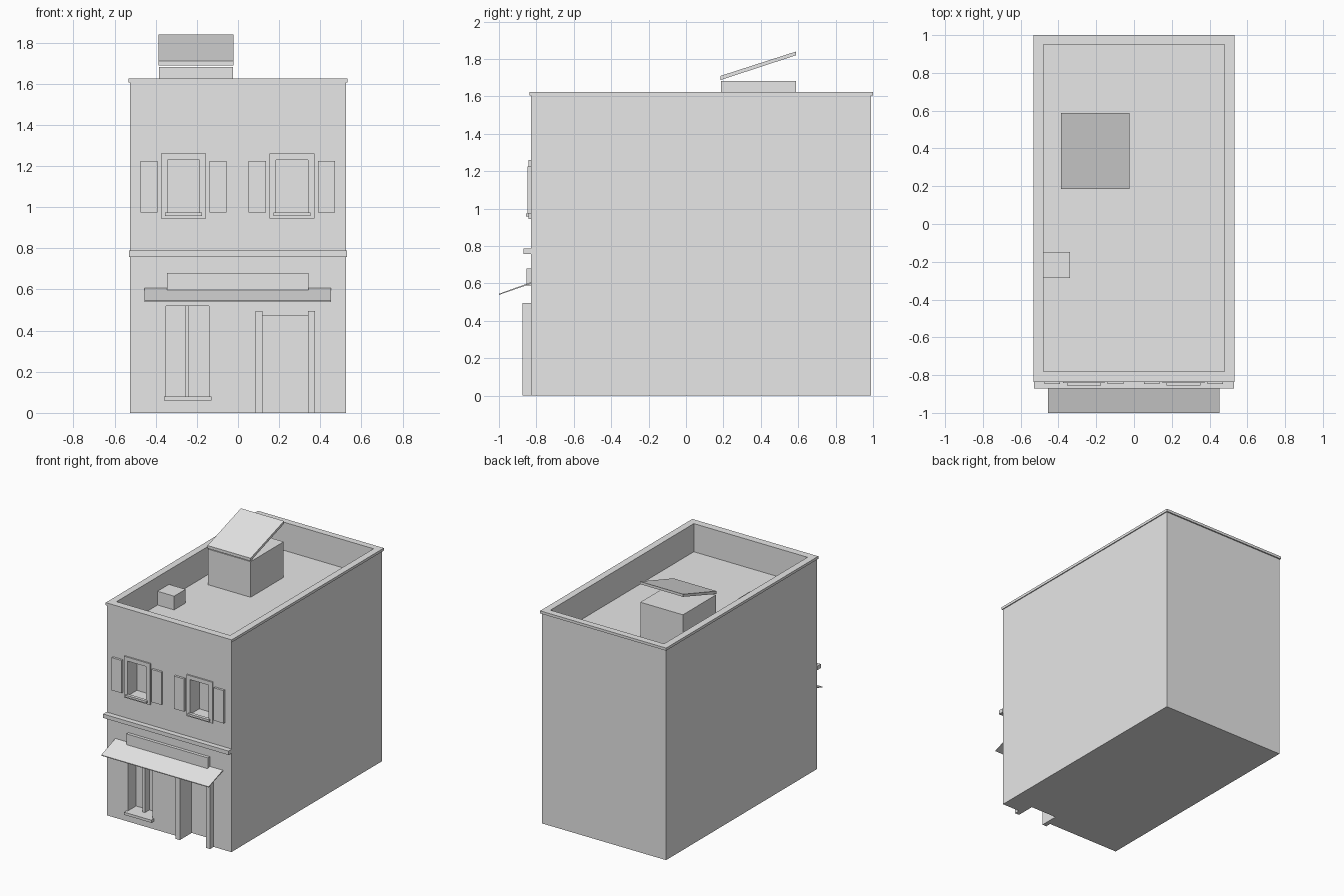
import bpy
from mathutils import Vector

if "Cube" in bpy.data.objects:
    bpy.data.objects.remove(bpy.data.objects["Cube"], do_unlink=True)

COLOR = (0.8, 0.8, 0.8, 1)
plaster = bpy.data.materials.new("light_grey")
plaster.use_nodes = True
plaster.diffuse_color = COLOR
plaster.node_tree.nodes["Principled BSDF"].inputs["Base Color"].default_value = COLOR


def prism(name, profile, x0, x1):
    """Extrude a (y, z) outline along x."""
    n = len(profile)
    verts = [(x, y, z) for x in (x0, x1) for y, z in profile]
    faces = [tuple(range(n))[::-1], tuple(range(n, 2 * n))]
    faces += [(i, (i + 1) % n, (i + 1) % n + n, i + n) for i in range(n)]
    mesh = bpy.data.meshes.new(name)
    mesh.from_pydata(verts, [], faces)
    mesh.materials.append(plaster)
    obj = bpy.data.objects.new(name, mesh)
    bpy.context.collection.objects.link(obj)
    return obj


def box(name, x, y, z):
    return prism(name, [(y[0], z[0]), (y[1], z[0]), (y[1], z[1]), (y[0], z[1])], *x)


def carve(obj, x, y, z):
    """Cut a box-shaped opening and discard the cutter."""
    cutter = box("cutter", x, y, z)
    cutter.hide_render = True
    mod = obj.modifiers.new("opening", "BOOLEAN")
    mod.operation, mod.solver, mod.object = "DIFFERENCE", "EXACT", cutter
    bpy.context.view_layer.objects.active = obj
    bpy.ops.object.modifier_apply(modifier=mod.name)
    bpy.data.objects.remove(cutter, do_unlink=True)


FRONT, PANE = -0.83, -0.73
INNER_X, INNER_Y = (-0.48, 0.48), (-0.78, 0.95)
ROOF = 1.41
reveal = (FRONT - 0.1, PANE)

# Building shell with sunken roof and recessed openings
walls = box("walls", (-0.525, 0.525), (FRONT, 0.99), (0, 1.615))
carve(walls, INNER_X, INNER_Y, (ROOF, 2))
carve(walls, (-0.35, -0.14), reveal, (0.08, 0.52))
carve(walls, (0.12, 0.34), reveal, (-0.1, 0.47))

# Parapet coping
coping = box("coping", (-0.532, 0.532), (-0.836, 1.0), (1.605, 1.625))
carve(coping, INNER_X, INNER_Y, (1.5, 2))

# Upper windows with frames, sills and shutters
for side, cx in (("right", -0.265), ("left", 0.262)):
    opening = (cx - 0.078, cx + 0.078)
    carve(walls, opening, reveal, (0.965, 1.23))
    frame = box(side + "_window_frame", (cx - 0.11, cx + 0.11), (-0.841, FRONT), (0.945, 1.26))
    carve(frame, opening, reveal, (0.965, 1.23))
    box(side + "_window_sill", (cx - 0.09, cx + 0.09), (-0.855, FRONT), (0.958, 0.974))
    for edge, sx in (("outer", -0.168), ("inner", 0.168)):
        box(f"{side}_window_{edge}_shutter", (cx + sx - 0.042, cx + sx + 0.042),
            (-0.847, FRONT), (0.975, 1.225))

# Shopfront: band, sign board, awning, window trim
box("floor_band", (-0.53, 0.53), (-0.87, FRONT), (0.758, 0.788))
box("sign_board", (-0.345, 0.343), (-0.854, FRONT), (0.59, 0.68))
prism("awning", [(FRONT, 0.598), (-1.0, 0.539), (-1.0, 0.545), (FRONT, 0.606)], -0.455, 0.453)
box("shop_window_sill", (-0.36, -0.13), (-0.86, FRONT), (0.06, 0.08))
box("shop_window_mullion", (-0.256, -0.238), (-0.785, PANE), (0.08, 0.52))

# Door posts
for name, x in (("right", 0.085), ("left", 0.34)):
    box(name + "_door_post", (x, x + 0.035), (-0.873, FRONT), (0, 0.495))

# Roof hatch with raised lid, and chimney
box("roof_hatch", (-0.385, -0.025), (0.188, 0.587), (ROOF, 1.682))
prism("hatch_lid", [(0.185, 1.688), (0.588, 1.82), (0.588, 1.84), (0.185, 1.71)], -0.387, -0.023)
box("chimney", (-0.48, -0.34), (-0.285, -0.147), (ROOF, 1.515))
